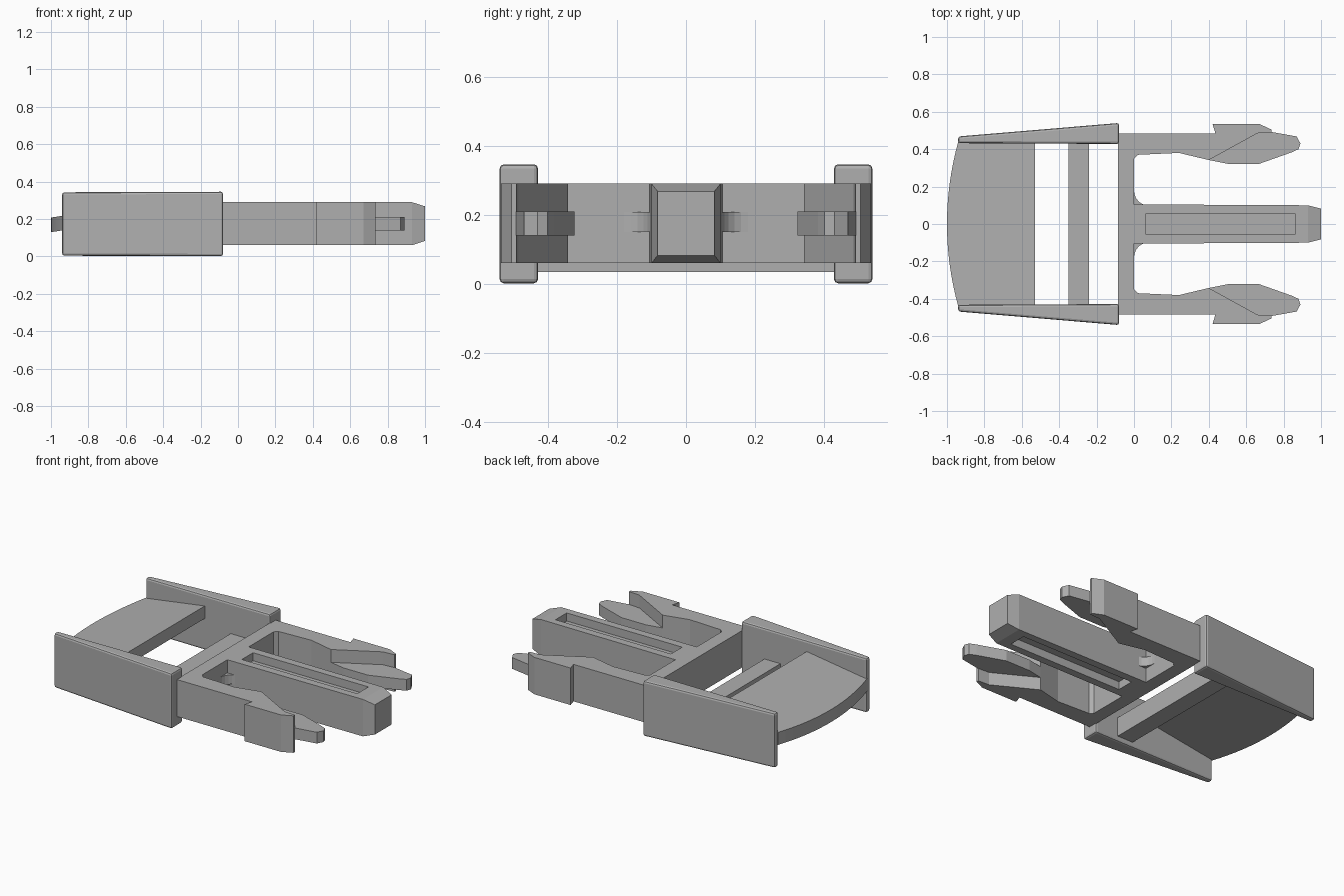
import bpy, bmesh, math

cube = bpy.data.objects.get("Cube")
if cube:
    bpy.data.objects.remove(cube, do_unlink=True)

grey = bpy.data.materials.new("grey_plastic")
grey.use_nodes = True
COLOUR = (0.43, 0.43, 0.43, 1)
grey.diffuse_color = COLOUR
grey.node_tree.nodes["Principled BSDF"].inputs["Base Color"].default_value = COLOUR


def finish(name, bm):
    bmesh.ops.recalc_face_normals(bm, faces=bm.faces)
    mesh = bpy.data.meshes.new(name)
    bm.to_mesh(mesh)
    bm.free()
    mesh.materials.append(grey)
    obj = bpy.data.objects.new(name, mesh)
    bpy.context.collection.objects.link(obj)
    return obj


def prism(name, outline, z0, z1, side=1):
    """Extrude a plan outline upward; side=-1 mirrors it across y."""
    bm = bmesh.new()
    face = bm.faces.new([bm.verts.new((x, y * side, z0)) for x, y in outline])
    top = bmesh.ops.extrude_face_region(bm, geom=[face])["geom"]
    moved = [v for v in top if isinstance(v, bmesh.types.BMVert)]
    bmesh.ops.translate(bm, verts=moved, vec=(0, 0, z1 - z0))
    return finish(name, bm)


def loft(name, sections, side=1):
    """Join rectangular sections (x, y0, y1, z0, z1) along x."""
    bm = bmesh.new()
    rings = [[bm.verts.new((x, y * side, z)) for y, z in
              ((y0, z0), (y1, z0), (y1, z1), (y0, z1))]
             for x, y0, y1, z0, z1 in sections]
    for a, b in zip(rings, rings[1:]):
        for i in range(4):
            j = (i + 1) % 4
            bm.faces.new((a[i], a[j], b[j], b[i]))
    bm.faces.new(rings[0])
    bm.faces.new(rings[-1])
    return finish(name, bm)


def box(name, x0, x1, y0, y1, z0, z1):
    return loft(name, [(x0, y0, y1, z0, z1), (x1, y0, y1, z0, z1)])


def apply_modifier(obj, mod):
    bpy.context.view_layer.objects.active = obj
    bpy.ops.object.modifier_apply(modifier=mod.name)


LOW, HIGH = 0.06, 0.29           # full body thickness
THIN_LOW, THIN_HIGH = 0.14, 0.21  # thin tongue thickness

# Cross bar and strap bar
box("cross_bar", -0.085, 0, -0.48, 0.48, LOW, HIGH)
box("strap_bar", -0.35, -0.24, -0.44, 0.44, 0.035, 0.155)

# Strap plate with a bowed outer edge, sloping up towards the opening
bow = [(-1 + 0.06 * (y / 0.44) ** 2, y)
       for y in [-0.44 + 0.88 * i / 16 for i in range(17)]]
plate = prism("strap_plate", bow + [(-0.53, 0.44), (-0.53, -0.44)], 0.13, 0.208)
for v in plate.data.vertices:
    v.co.z += 0.15 * (v.co.x + 1)

# Centre prong with a shallow slot in both faces
prong = loft("centre_prong", [(-0.02, -0.105, 0.105, LOW, HIGH),
                              (0.93, -0.1, 0.1, LOW, HIGH),
                              (1, -0.082, 0.082, 0.083, 0.268)])
for z0, z1 in ((HIGH - 0.05, HIGH + 0.1), (LOW - 0.1, LOW + 0.05)):
    cutter = box("slot_cutter", 0.065, 0.86, -0.055, 0.055, z0, z1)
    cutter.hide_render = True
    mod = prong.modifiers.new("slot", "BOOLEAN")
    mod.solver = "EXACT"
    mod.object = cutter
    apply_modifier(prong, mod)
    bpy.data.objects.remove(cutter, do_unlink=True)

# Plan outlines of one side arm
arm = [(-0.08, 0.485), (0.435, 0.485), (0.42, 0.535), (0.67, 0.535),
       (0.735, 0.505), (0.735, 0.49), (0.66, 0.485), (0.4, 0.342),
       (0.24, 0.38), (0.02, 0.37), (0, 0.35), (-0.08, 0.35)]
tongue = [(0.4, 0.342), (0.5, 0.322), (0.67, 0.322), (0.84, 0.382),
          (0.88, 0.4), (0.89, 0.43), (0.87, 0.468), (0.735, 0.492),
          (0.66, 0.49), (0.6, 0.48)]

# Fillet web beside the prong
fillet = [(-0.01, 0.09), (-0.01, 0.19)]
for i in range(7):
    a = math.pi + math.pi / 2 * i / 6
    fillet.append((0.075 + 0.075 * math.cos(a), 0.18 + 0.08 * math.sin(a)))
fillet.append((0.075, 0.09))

for side, label in ((1, "back"), (-1, "front")):
    prism(label + "_arm", arm, LOW, HIGH, side)
    prism(label + "_arm_tongue", tongue, THIN_LOW, THIN_HIGH, side)
    prism(label + "_fillet_web", fillet, 0.15, 0.208, side)
    # Tapered guard rail with softened edges
    rail = loft(label + "_side_rail", [(-0.94, 0.432, 0.468, 0.004, 0.343),
                                       (-0.08, 0.428, 0.54, 0.002, 0.346)], side)
    bevel = rail.modifiers.new("soft_edges", "BEVEL")
    bevel.width = 0.012
    bevel.segments = 2
    apply_modifier(rail, bevel)
